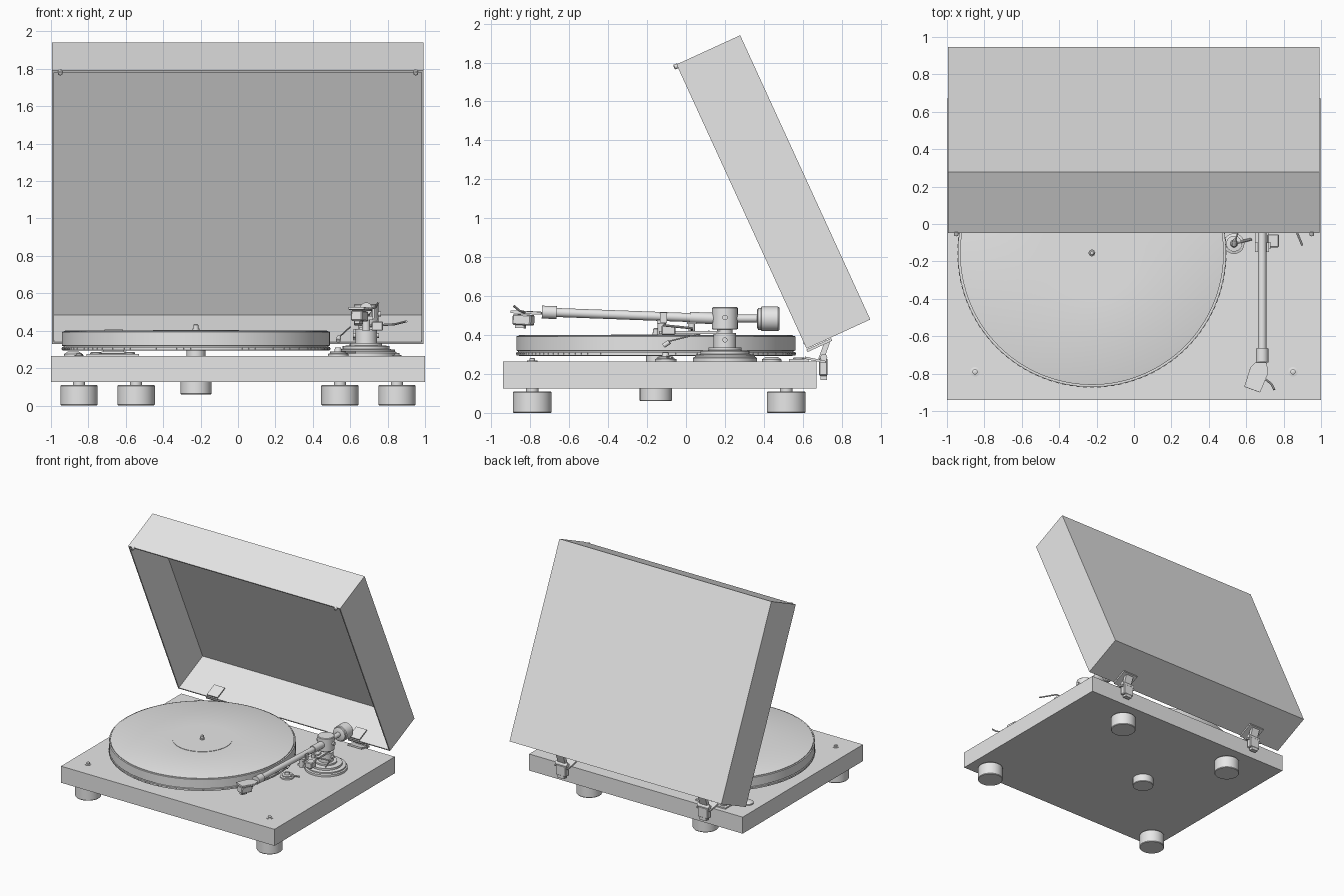
import bpy, bmesh
from math import radians, sin, cos, pi
from mathutils import Vector, Matrix

if "Cube" in bpy.data.objects:
    bpy.data.objects.remove(bpy.data.objects["Cube"])


def material(name, v):
    m = bpy.data.materials.new(name)
    m.use_nodes = True
    m.diffuse_color = (v, v, v, 1)
    m.node_tree.nodes["Principled BSDF"].inputs["Base Color"].default_value = (v, v, v, 1)
    return m


GREY = material("light grey", 0.8)


def finish(name, bm, mat=GREY, smooth=True):
    bmesh.ops.recalc_face_normals(bm, faces=bm.faces)
    me = bpy.data.meshes.new(name)
    bm.to_mesh(me)
    bm.free()
    ob = bpy.data.objects.new(name, me)
    bpy.context.collection.objects.link(ob)
    me.materials.append(mat)
    if smooth:
        bpy.ops.object.select_all(action='DESELECT')
        ob.select_set(True)
        bpy.context.view_layer.objects.active = ob
        bpy.ops.object.shade_smooth_by_angle(angle=radians(35))
    return ob


def box(name, c, s, rot=None, bevel=0.0):
    bm = bmesh.new()
    bmesh.ops.create_cube(bm, size=1, matrix=Matrix.Diagonal((*s, 1)))
    if bevel:
        bmesh.ops.bevel(bm, geom=bm.edges[:], offset=bevel, segments=1, affect='EDGES')
    bm.transform(Matrix.Translation(c) @ (rot or Matrix()))
    return finish(name, bm, smooth=False)


def lathe(name, profile, at=(0, 0, 0), axis=(0, 0, 1), n=48):
    """Spin (radius, height) pairs around an axis and cap both ends."""
    bm = bmesh.new()
    rings = [[bm.verts.new((r * cos(2 * pi * i / n), r * sin(2 * pi * i / n), z))
              for i in range(n)] for r, z in profile]
    for a, b in zip(rings, rings[1:]):
        for i in range(n):
            bm.faces.new((a[i], a[(i + 1) % n], b[(i + 1) % n], b[i]))
    bm.faces.new(rings[0])
    bm.faces.new(rings[-1])
    turn = Vector((0, 0, 1)).rotation_difference(Vector(axis)).to_matrix().to_4x4()
    bm.transform(Matrix.Translation(at) @ turn)
    return finish(name, bm)


def rod(name, a, b, r, n=16):
    d = Vector(b) - Vector(a)
    return lathe(name, [(r, 0), (r, d.length)], a, d, n)


def prism(name, outline, at, rot, height):
    bm = bmesh.new()
    f = bm.faces.new([bm.verts.new((x, y, 0)) for x, y in outline])
    ext = bmesh.ops.extrude_face_region(bm, geom=[f])["geom"]
    bmesh.ops.translate(bm, vec=(0, 0, height), verts=[v for v in ext if isinstance(v, bmesh.types.BMVert)])
    bm.transform(Matrix.Translation(at) @ rot)
    return finish(name, bm, smooth=False)


# Plinth, feet and top screws
box("plinth", (0, -0.135, 0.195), (2, 1.61, 0.14))
FOOT = [(0.096, 0), (0.1, 0.005), (0.1, 0.105), (0.096, 0.11), (0.032, 0.11), (0.032, 0.13)]
for x, y, place in ((0.85, -0.79, "front"), (0.545, 0.515, "rear")):
    for s, side in ((1, "left"), (-1, "right")):
        lathe(f"{place}_{side}_foot", FOOT, (s * x, y, 0))
for s, side in ((1, "left"), (-1, "right")):
    lathe(f"{side}_top_screw", [(0.026, 0), (0.026, 0.004), (0.014, 0.006), (0.014, 0.015), (0.009, 0.018)],
          (s * 0.85, -0.79, 0.264), n=24)
lathe("bearing_housing", [(0.08, 0), (0.083, 0.004), (0.083, 0.07)], (-0.225, -0.155, 0.06))

# Platter, record, label and spindle
AXIS = (-0.225, -0.155, 0)
lathe("bearing_hub", [(0.05, 0.26), (0.05, 0.30)], AXIS)
lathe("platter", [(0.70, 0.293), (0.717, 0.296), (0.717, 0.312), (0.708, 0.314), (0.708, 0.318),
                  (0.717, 0.32), (0.717, 0.393), (0.713, 0.395), (0.708, 0.395), (0.708, 0.388)], AXIS, n=128)
lathe("record", [(0.705, 0.386), (0.705, 0.398), (0.70, 0.4), (0.25, 0.4)], AXIS, n=128)
lathe("record_label", [(0.23, 0.399), (0.23, 0.403)], AXIS, n=64)
lathe("spindle", [(0.018, 0.40), (0.018, 0.412), (0.014, 0.413), (0.014, 0.43), (0.008, 0.436)], AXIS, n=24)

# Strobe dots around the platter rim
bm = bmesh.new()
for i in range(120):
    turn = Matrix.Translation(AXIS) @ Matrix.Rotation(2 * pi * i / 120, 4, 'Z')
    bmesh.ops.create_cube(bm, size=1, matrix=turn @ Matrix.Translation((0.717, 0, 0.304))
                          @ Matrix.Diagonal((0.005, 0.02, 0.008, 1)))
finish("strobe_dots", bm, smooth=False)

# Speed controls in the rear corner
box("control_plate", (-0.67, 0.58, 0.27), (0.28, 0.1, 0.012))
for x in (-0.76, -0.58):
    lathe("control_button", [(0.03, 0.265), (0.03, 0.282), (0.026, 0.285)], (x, 0.58, 0), n=24)
lathe("motor_cap", [(0.05, 0.262), (0.05, 0.275), (0.03, 0.288)], (-0.88, 0.44, 0), n=32)

# Open dust cover: a box without its front face, given thin walls
TILT = Matrix.Rotation(radians(24.6), 4, 'X')
bm = bmesh.new()
bmesh.ops.create_cube(bm, size=1)
bm.faces.ensure_lookup_table()
bmesh.ops.delete(bm, geom=[f for f in bm.faces if f.normal.y < -0.9], context='FACES')
bm.transform(Matrix.Translation((-0.002, 0.449, 1.135)) @ TILT @ Matrix.Diagonal((1.985, 0.36, 1.606, 1)))
cover = finish("dust_cover", bm, smooth=False)
wall = cover.modifiers.new("wall", 'SOLIDIFY')
wall.thickness = 0.014
wall.offset = -1
for s, side in ((1, "left"), (-1, "right")):
    lathe(f"{side}_cover_bumper", [(0.013, 0), (0.013, 0.02), (0.009, 0.024)], (s * 0.95, -0.04, 1.785),
          TILT @ Vector((0, -1, 0)), 20)

# Rear hinges
for s, side in ((1, "left"), (-1, "right")):
    x = s * 0.665
    box(f"{side}_hinge_body", (x, 0.705, 0.235), (0.095, 0.045, 0.09), bevel=0.006)
    box(f"{side}_hinge_foot", (x, 0.708, 0.185), (0.06, 0.035, 0.03))
    box(f"{side}_hinge_bracket", (x, 0.665, 0.272), (0.13, 0.11, 0.012), Matrix.Rotation(radians(-12), 4, 'X'))
    box(f"{side}_hinge_clip", (x, 0.685, 0.348), (0.14, 0.14, 0.014), TILT)
    box(f"{side}_hinge_inner_clip", (x, 0.655, 0.378), (0.1, 0.11, 0.01), TILT)
    box(f"{side}_hinge_web", (x, 0.71, 0.32), (0.07, 0.028, 0.1), Matrix.Rotation(radians(-20), 4, 'X'))
    rod(f"{side}_hinge_pin", (x - 0.055, 0.708, 0.285), (x + 0.055, 0.708, 0.285), 0.018)

# Tonearm base and bearing
PIVOT = (0.685, 0.2, 0)
lathe("tonearm_base", [(0.165, 0.26), (0.165, 0.282), (0.155, 0.288), (0.155, 0.298), (0.125, 0.302),
                       (0.125, 0.318), (0.085, 0.322), (0.085, 0.335), (0.058, 0.335), (0.058, 0.41)], PIVOT)
box("tonearm_deck", (0.685, 0.03, 0.413), (0.07, 0.33, 0.014))
lathe("bearing_block", [(0.061, 0.428), (0.066, 0.432), (0.066, 0.538), (0.061, 0.543)], PIVOT)
lathe("bearing_neck", [(0.04, 0.40), (0.04, 0.44)], PIVOT, n=32)
rod("bearing_cross_pin", (0.605, 0.2, 0.49), (0.765, 0.2, 0.49), 0.014)
rod("column_screw", (0.615, 0.2, 0.375), (0.755, 0.2, 0.375), 0.013)

# Arm tube, counterweight and headshell
rod("arm_tube", (0.685, 0.15, 0.485), (0.685, -0.70, 0.517), 0.023, 24)
rod("arm_sleeve", (0.685, 0.15, 0.485), (0.685, 0.02, 0.49), 0.029, 24)
rod("arm_collar", (0.685, -0.665, 0.515), (0.685, -0.74, 0.518), 0.033, 24)
rod("counterweight_shaft", (0.685, 0.24, 0.485), (0.685, 0.38, 0.485), 0.02, 24)
lathe("counterweight", [(0.045, 0), (0.056, 0.006), (0.056, 0.02), (0.063, 0.024), (0.063, 0.108), (0.057, 0.115)],
      (0.685, 0.365, 0.483), (0, 1, 0))
YAW = Matrix.Rotation(radians(-20), 4, 'Z') @ Matrix.Rotation(radians(-3), 4, 'X')
prism("headshell", [(-0.025, 0.01), (0.025, 0.01), (0.05, -0.04), (0.045, -0.15), (-0.045, -0.15), (-0.05, -0.04)],
      (0.683, -0.745, 0.505), YAW, 0.014)
box("cartridge", (0.65, -0.835, 0.478), (0.065, 0.1, 0.055), YAW, 0.006)
box("stylus", (0.645, -0.85, 0.446), (0.03, 0.05, 0.02), YAW)
rod("finger_lift", (0.69, -0.82, 0.513), (0.735, -0.855, 0.525), 0.006, 10)
rod("finger_lift_tip", (0.735, -0.855, 0.525), (0.75, -0.885, 0.55), 0.006, 10)

# Arm rest, lift and levers
rod("rest_post", (0.685, -0.125, 0.40), (0.685, -0.125, 0.475), 0.022)
box("rest_cradle", (0.685, -0.125, 0.468), (0.075, 0.05, 0.02))
box("rest_clip", (0.725, -0.115, 0.49), (0.012, 0.035, 0.05))
rod("lift_post", (0.685, 0.03, 0.41), (0.685, 0.03, 0.462), 0.016)
box("lift_bar", (0.69, 0.03, 0.462), (0.11, 0.05, 0.012))
box("lift_housing", (0.745, -0.09, 0.425), (0.06, 0.07, 0.05), bevel=0.005)
rod("lift_lever", (0.84, 0.03, 0.435), (0.9, -0.115, 0.45), 0.006, 10)
rod("lift_lever_shaft", (0.685, 0.03, 0.425), (0.84, 0.03, 0.435), 0.006, 10)
rod("skate_rod", (0.6, 0.12, 0.42), (0.54, -0.1, 0.365), 0.004, 8)
rod("skate_weight", (0.535, -0.115, 0.345), (0.54, -0.085, 0.365), 0.012)
lathe("cue_knob", [(0.055, 0.262), (0.055, 0.276), (0.042, 0.28), (0.042, 0.288), (0.02, 0.29), (0.016, 0.31)],
      (0.535, -0.105, 0), n=32)
rod("cue_knob_lever", (0.535, -0.105, 0.285), (0.63, -0.08, 0.285), 0.007, 10)
